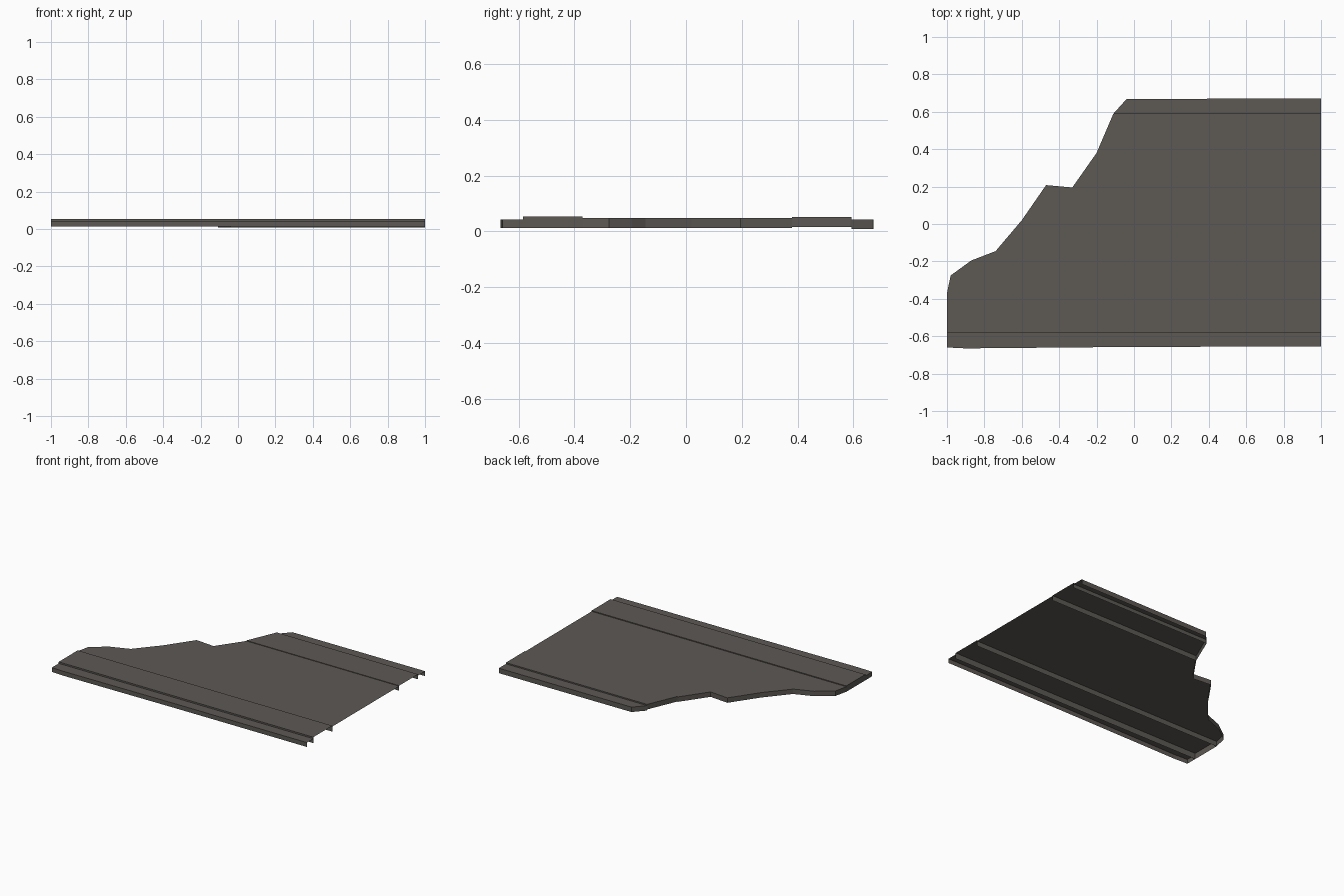
import bpy, bmesh
from mathutils import Vector

if "Cube" in bpy.data.objects:
    bpy.data.objects.remove(bpy.data.objects["Cube"])

# Plan of the broken panel (x, y)
OUTLINE = [(-1, -0.66), (-0.9, -0.665), (0, -0.657), (1, -0.655), (1, 0.672),
           (-0.04, 0.668), (-0.11, 0.59), (-0.2, 0.38), (-0.33, 0.195),
           (-0.47, 0.208), (-0.6, 0.02), (-0.74, -0.145), (-0.87, -0.195),
           (-0.98, -0.275), (-1, -0.37)]

# Parallel boards: name, y from, y to, skirt bottom, sheet top, ribs on long cut sides
BOARDS = [("front_lip", -0.70, -0.583, 0.012, 0.043, False),
          ("front_board", -0.583, -0.37, 0.012, 0.054, True),
          ("middle_board", -0.37, 0.38, 0.013, 0.048, False),
          ("back_board", 0.38, 0.592, 0.016, 0.052, True),
          ("back_lip", 0.592, 0.70, 0.008, 0.043, False)]

mat = bpy.data.materials.new("dark grey brown")
mat.diffuse_color = (0.11, 0.10, 0.09, 1)
mat.use_nodes = True
mat.node_tree.nodes["Principled BSDF"].inputs["Base Color"].default_value = mat.diffuse_color


def board(name, y0, y1, bottom, top, ribs):
    bm = bmesh.new()
    bm.faces.new([bm.verts.new((x, y, top)) for x, y in OUTLINE])
    # Trim the plan to this board
    for y, n in ((y0, -1), (y1, 1)):
        bmesh.ops.bisect_plane(bm, geom=bm.verts[:] + bm.edges[:] + bm.faces[:],
                               dist=1e-5, plane_co=(0, y, 0),
                               plane_no=(0, n, 0), clear_outer=True)

    def has_skirt(e):
        a, b = (v.co for v in e.verts)
        if min(a.x, b.x) > 0.999:          # right end stays open
            return False
        on_cut = any(abs(a.y - y) < 1e-4 and abs(b.y - y) < 1e-4 for y in (y0, y1))
        return ribs or not on_cut

    # Fold the skirt and ribs down from the sheet
    edges = [e for e in bm.edges if e.is_boundary and has_skirt(e)]
    new = bmesh.ops.extrude_edge_only(bm, edges=edges)["geom"]
    for v in new:
        if isinstance(v, bmesh.types.BMVert):
            v.co.z = bottom
    bmesh.ops.recalc_face_normals(bm, faces=bm.faces[:])
    sheet = max(bm.faces, key=lambda f: f.calc_area())
    if sheet.normal.z < 0:
        bmesh.ops.reverse_faces(bm, faces=bm.faces[:])
    me = bpy.data.meshes.new(name)
    bm.to_mesh(me)
    bm.free()
    me.materials.append(mat)
    bpy.context.collection.objects.link(bpy.data.objects.new(name, me))


for b in BOARDS:
    board(*b)
